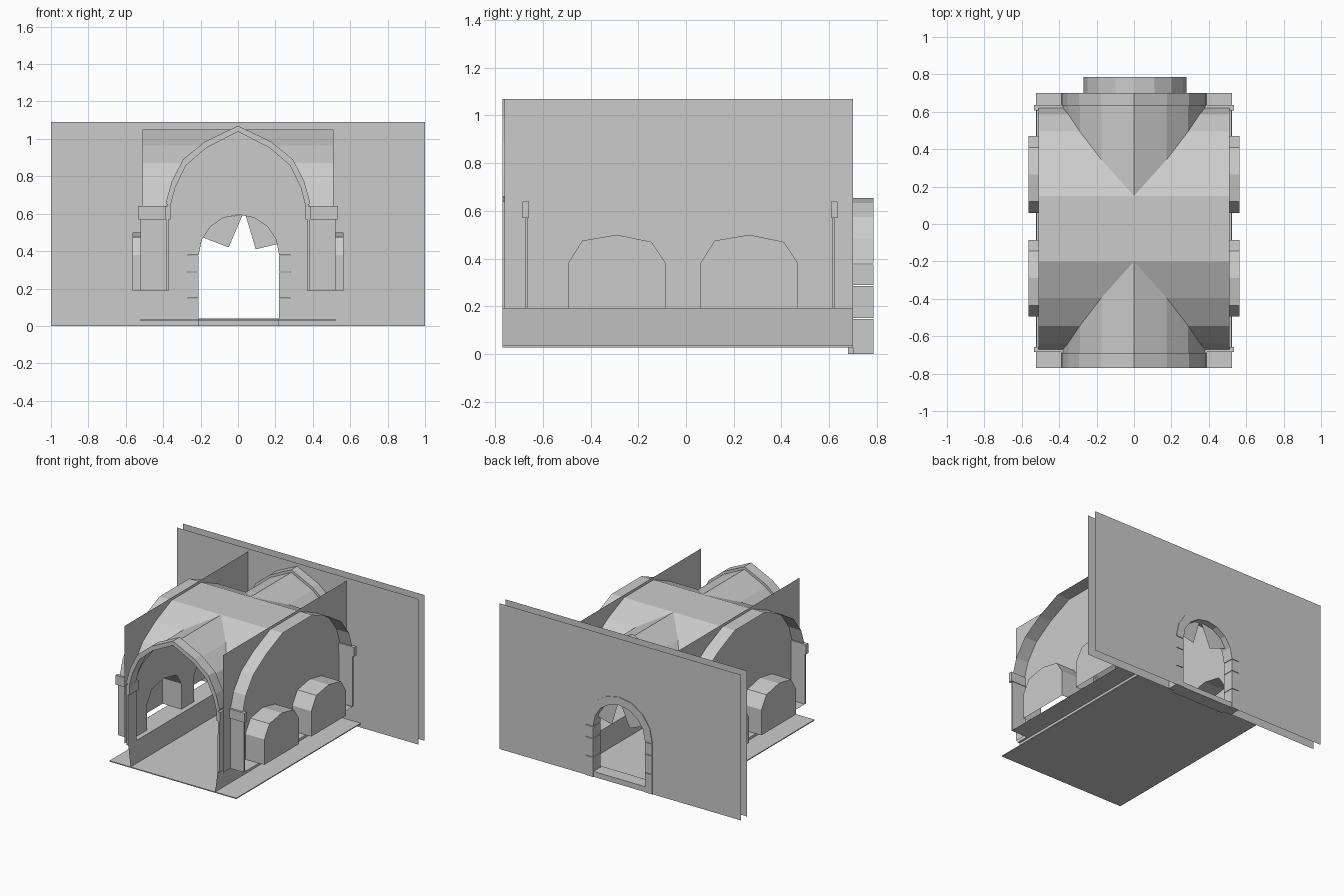
import bpy, bmesh, math
from mathutils import Vector

cube = bpy.data.objects.get("Cube")
if cube:
    bpy.data.objects.remove(cube, do_unlink=True)


def finish(name, bm):
    bmesh.ops.remove_doubles(bm, verts=bm.verts, dist=0.0005)
    bmesh.ops.recalc_face_normals(bm, faces=bm.faces)
    mesh = bpy.data.meshes.new(name)
    bm.to_mesh(mesh)
    bm.free()
    obj = bpy.data.objects.new(name, mesh)
    bpy.context.collection.objects.link(obj)
    return obj


def faces(name, polygons):
    bm = bmesh.new()
    for poly in polygons:
        bm.faces.new([bm.verts.new(p) for p in poly])
    return finish(name, bm)


def sheet(name, outline, axis, at, depth=0.0):
    """Flat outline across the x or y axis, optionally extruded along it."""
    bm = bmesh.new()
    if axis == "x":
        pts = [(at, a, b) for a, b in outline]
    else:
        pts = [(a, at, b) for a, b in outline]
    face = bm.faces.new([bm.verts.new(p) for p in pts])
    if depth:
        move = Vector((depth, 0, 0)) if axis == "x" else Vector((0, depth, 0))
        ext = bmesh.ops.extrude_face_region(bm, geom=[face], use_keep_orig=True)
        moved = [v for v in ext["geom"] if isinstance(v, bmesh.types.BMVert)]
        bmesh.ops.translate(bm, verts=moved, vec=move)
    return finish(name, bm)


def box(name, x, y, z):
    x, y = sorted(x), sorted(y)
    outline = [(x[0], z[0]), (x[1], z[0]), (x[1], z[1]), (x[0], z[1])]
    return sheet(name, outline, "y", y[0], y[1] - y[0])


# Shared vault levels: height, half width of the hall arch, half span of the side arch
levels = [(0.64, 0.38, 0.645), (0.75, 0.35, 0.61), (0.87, 0.29, 0.52),
          (0.965, 0.175, 0.37), (1.05, 0.0, 0.175)]
MID = -0.025
FRONT, BACK = -0.77, 0.70
SIDE, WALL = 0.51, 0.408
FLOOR, LEDGE, TOP = 0.035, 0.19, 1.07

# Groin vault: four trimmed barrels meeting on the diagonals
panels = []
for (z0, a0, b0), (z1, a1, b1) in zip(levels, levels[1:]):
    for sx in (-1, 1):
        for sy, end in ((-1, -0.69), (1, 0.63)):
            g0, g1 = MID + sy * b0, MID + sy * b1
            panels.append([(sx * a0, end, z0), (sx * a1, end, z1),
                           (sx * a1, g1, z1), (sx * a0, g0, z0)])
            panels.append([(sx * SIDE, g0, z0), (sx * SIDE, g1, z1),
                           (sx * a1, g1, z1), (sx * a0, g0, z0)])
crown_z, _, crown = levels[-1]
for sx in (-1, 1):
    panels.append([(0, MID - crown, crown_z), (sx * SIDE, MID - crown, crown_z),
                   (sx * SIDE, MID + crown, crown_z), (0, MID + crown, crown_z)])
faces("groin_vault", panels)

# Pointed ribs at both ends of the hall
half = [(a, z) for z, a, b in levels]
inner = [(a * 0.96, z - 0.012) for a, z in half]
outer = [(a * 1.015, z + 0.02) for a, z in half]


def mirrored(points):
    return [(-a, z) for a, z in points] + [(a, z) for a, z in reversed(points[:-1])]


for name, y0, y1 in (("front_rib", FRONT, -0.69), ("back_rib", 0.63, BACK)):
    sheet(name, mirrored(outer) + mirrored(inner)[::-1], "y", y0, y1 - y0)

# Niche outlines shared by the side walls and the niche shells
niche = [(-0.205, LEDGE), (-0.205, 0.38), (-0.145, 0.475), (0, 0.5),
         (0.145, 0.47), (0.205, 0.38), (0.205, LEDGE)]
niches = [[(y + c, z) for y, z in niche] for c in (-0.29, 0.265)]

for s, side in ((1, "left"), (-1, "right")):
    # Tall side wall with two niche openings
    base = [(-0.76, LEDGE)] + niches[0] + niches[1] + [(BACK, LEDGE)]
    sheet(side + "_wall", base + [(BACK, TOP), (-0.76, TOP)], "x", s * WALL)

    # Deep niche shells
    for outline, place in zip(niches, ("front", "back")):
        x0, x1 = s * WALL, s * 0.565
        shell = [[(x1, y, z) for y, z in outline]]
        for (ya, za), (yb, zb) in zip(outline, outline[1:]):
            shell.append([(x0, ya, za), (x1, ya, za), (x1, yb, zb), (x0, yb, zb)])
        faces(f"{side}_{place}_niche", shell)

    # Raised ledge with its sloping riser
    faces(side + "_ledge", [
        [(s * 0.37, -0.67, LEDGE), (s * 0.52, -0.67, LEDGE),
         (s * 0.52, 0.61, LEDGE), (s * 0.37, 0.61, LEDGE)],
        [(s * 0.37, FRONT, LEDGE), (s * 0.35, FRONT, FLOOR),
         (s * 0.35, BACK, FLOOR), (s * 0.37, BACK, LEDGE)]])

    # Slim piers under the hall arch and the side arch, each with a capital
    for t, place, end in ((-1, "front", FRONT), (1, "back", BACK)):
        spring = MID + t * 0.645
        pier = [(s * 0.37, LEDGE), (s * 0.372, 0.575), (s * 0.385, 0.575),
                (s * 0.385, LEDGE)]
        sheet(f"{side}_{place}_hall_pier", pier, "y", end, spring - end)
        box(f"{side}_{place}_hall_capital", (s * 0.36, s * 0.39),
            (end, spring - t * 0.012), (0.57, 0.64))
        box(f"{side}_{place}_side_pier", (s * 0.385, s * 0.52),
            (spring - t * 0.008, spring + t * 0.004), (LEDGE, 0.575))
        box(f"{side}_{place}_side_capital", (s * 0.385, s * 0.535),
            (spring - t * 0.012, spring + t * 0.015), (0.57, 0.64))

# Floor
box("floor", (-0.525, 0.525), (FRONT, BACK), (0.028, FLOOR))

# Doorway outline
CX, SPRING, R_IN, R_OUT = 0.005, 0.38, 0.215, 0.275


def arc(radius, steps=8):
    return [(CX - radius * math.cos(math.pi * i / steps),
             SPRING + radius * math.sin(math.pi * i / steps)) for i in range(steps + 1)]


# Two parallel back walls with the doorway cut out
hole = [(CX - R_OUT, 0)] + arc(R_OUT) + [(CX + R_OUT, 0)]
rim = [(1, 0), (1, 1.09), (-1, 1.09), (-1, 0)]
for name, y in (("inner_back_wall", 0.705), ("outer_back_wall", 0.78)):
    sheet(name, hole + rim, "y", y)

# Door surround: jamb stones, then arch stones
STONE_Y, STONE_D = 0.7, 0.085
heights = [0, 0.15, 0.29, SPRING]
for s, side in ((1, "left"), (-1, "right")):
    for i, (z0, z1) in enumerate(zip(heights, heights[1:])):
        box(f"{side}_jamb_stone_{i + 1}", (CX + s * R_IN, CX + s * R_OUT),
            (STONE_Y, STONE_Y + STONE_D), (z0, z1 - 0.004))
ring_in, ring_out = arc(R_IN), arc(R_OUT)
for i in range(len(ring_in) - 1):
    stone = [ring_in[i], ring_out[i], ring_out[i + 1], ring_in[i + 1]]
    sheet(f"arch_stone_{i + 1}", stone, "y", STONE_Y, STONE_D)

# Threshold and the jagged panels hanging in the arch
box("threshold", (-0.21, 0.22), (0.68, 0.78), (0, 0.04))
sheet("right_hanging_panel", [(-0.205, 0.48), (-0.05, 0.42), (0.025, 0.595),
                              (-0.08, 0.58), (-0.15, 0.53)], "y", 0.74)
sheet("left_hanging_panel", [(0.04, 0.595), (0.095, 0.41), (0.22, 0.44),
                             (0.16, 0.53), (0.09, 0.58)], "y", 0.74)
